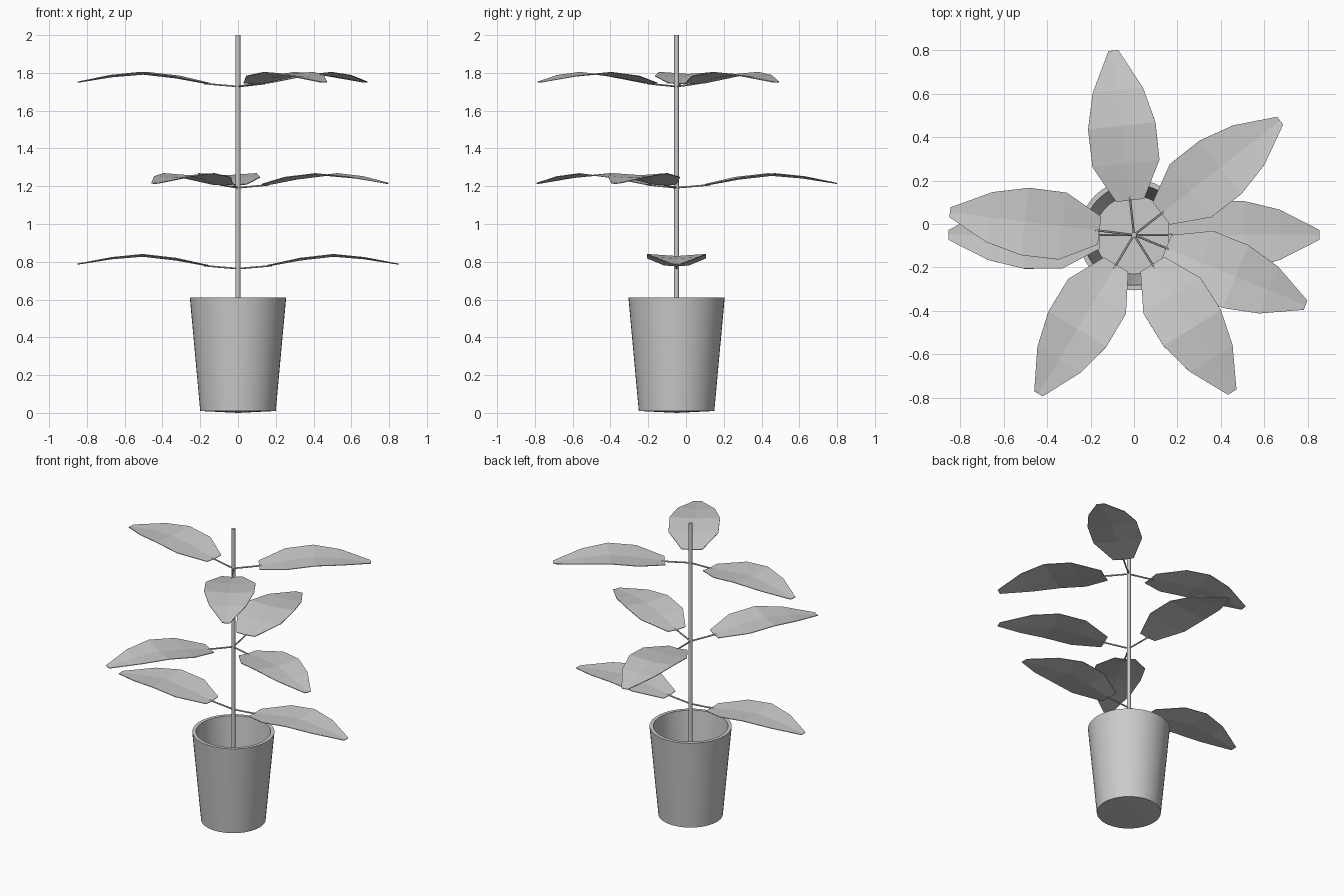
import bpy, bmesh, math
from mathutils import Matrix, Vector

if "Cube" in bpy.data.objects:
    bpy.data.objects.remove(bpy.data.objects["Cube"])

CY = -0.05  # plant axis offset in y


def link(name, bm):
    bmesh.ops.recalc_face_normals(bm, faces=bm.faces)
    me = bpy.data.meshes.new(name)
    bm.to_mesh(me)
    bm.free()
    ob = bpy.data.objects.new(name, me)
    bpy.context.collection.objects.link(ob)
    return ob


def smooth(ob):
    bpy.ops.object.select_all(action='DESELECT')
    ob.select_set(True)
    bpy.context.view_layer.objects.active = ob
    bpy.ops.object.shade_smooth_by_angle(angle=math.radians(35))


def tube(name, pts, radius, sides, mat):
    """Polygon tube along a path lying in the xz plane."""
    bm = bmesh.new()
    rings = []
    for i, p in enumerate(pts):
        a, b = pts[max(i - 1, 0)], pts[min(i + 1, len(pts) - 1)]
        t = Vector((b[0] - a[0], 0, b[1] - a[1])).normalized()
        side = Vector((0, 1, 0))
        up = t.cross(side)
        c = Vector((p[0], 0, p[1]))
        rings.append([bm.verts.new(mat @ (c + radius * (
            math.cos(k * math.tau / sides) * side + math.sin(k * math.tau / sides) * up)))
            for k in range(sides)])
    for r, s in zip(rings, rings[1:]):
        for k in range(sides):
            j = (k + 1) % sides
            bm.faces.new((r[k], r[j], s[j], s[k]))
    bm.faces.new(rings[0])
    bm.faces.new(rings[-1])
    ob = link(name, bm)
    smooth(ob)
    return ob


# Pot: spun wall profile with thickness, hollow inside
bm = bmesh.new()
profile = [(0, 0), (0.2, 0.01), (0.255, 0.612), (0.232, 0.612), (0.18, 0.04), (0, 0.04)]
vs = [bm.verts.new((r, CY, z)) for r, z in profile]
es = [bm.edges.new(e) for e in zip(vs, vs[1:])]
bmesh.ops.spin(bm, geom=vs + es, cent=(0, CY, 0), axis=(0, 0, 1),
               angle=math.tau, steps=48)
bmesh.ops.remove_doubles(bm, verts=bm.verts, dist=1e-4)
smooth(link("pot", bm))

# Stem
tube("stem", [(0, 0.03), (0, 2.0)], 0.0125, 12, Matrix.Translation((0, CY, 0)))

# Leaf stations: distance from stem, half width, height above the node
STATIONS = [(0.16, 0.065, 0.016), (0.33, 0.155, 0.050), (0.505, 0.156, 0.070),
            (0.67, 0.116, 0.055), (0.853, 0.023, 0.023)]


def leaf(name, mat):
    bm = bmesh.new()
    rows = []
    for r, w, z in STATIONS:
        fold = 0.07 * w  # edges sit a little above the midrib
        rows.append([bm.verts.new(mat @ Vector((r, s * w, z + fold * abs(s) - fold * 0.5)))
                     for s in (-1, 0, 1)])
    for a, b in zip(rows, rows[1:]):
        for k in range(2):
            bm.faces.new((a[k], b[k], b[k + 1], a[k + 1]))
    ob = link(name, bm)
    mod = ob.modifiers.new("thickness", 'SOLIDIFY')
    mod.thickness = 0.004
    mod.offset = 0


# Three whorls of leaves, each with its stalks
WHORLS = [("lower", 0.764, (0, 180)),
          ("middle", 1.192, (-22.3, 96.4, 239)),
          ("upper", 1.728, (38, 173, -58))]
for level, z, angles in WHORLS:
    for i, a in enumerate(angles, 1):
        m = Matrix.Translation((0, CY, z)) @ Matrix.Rotation(math.radians(a), 4, 'Z')
        leaf(f"{level}_leaf_{i}", m)
        tube(f"{level}_stalk_{i}", [(0, 0), (0.06, 0.005), (0.12, 0.010), (0.18, 0.016)],
             0.005, 6, m)
